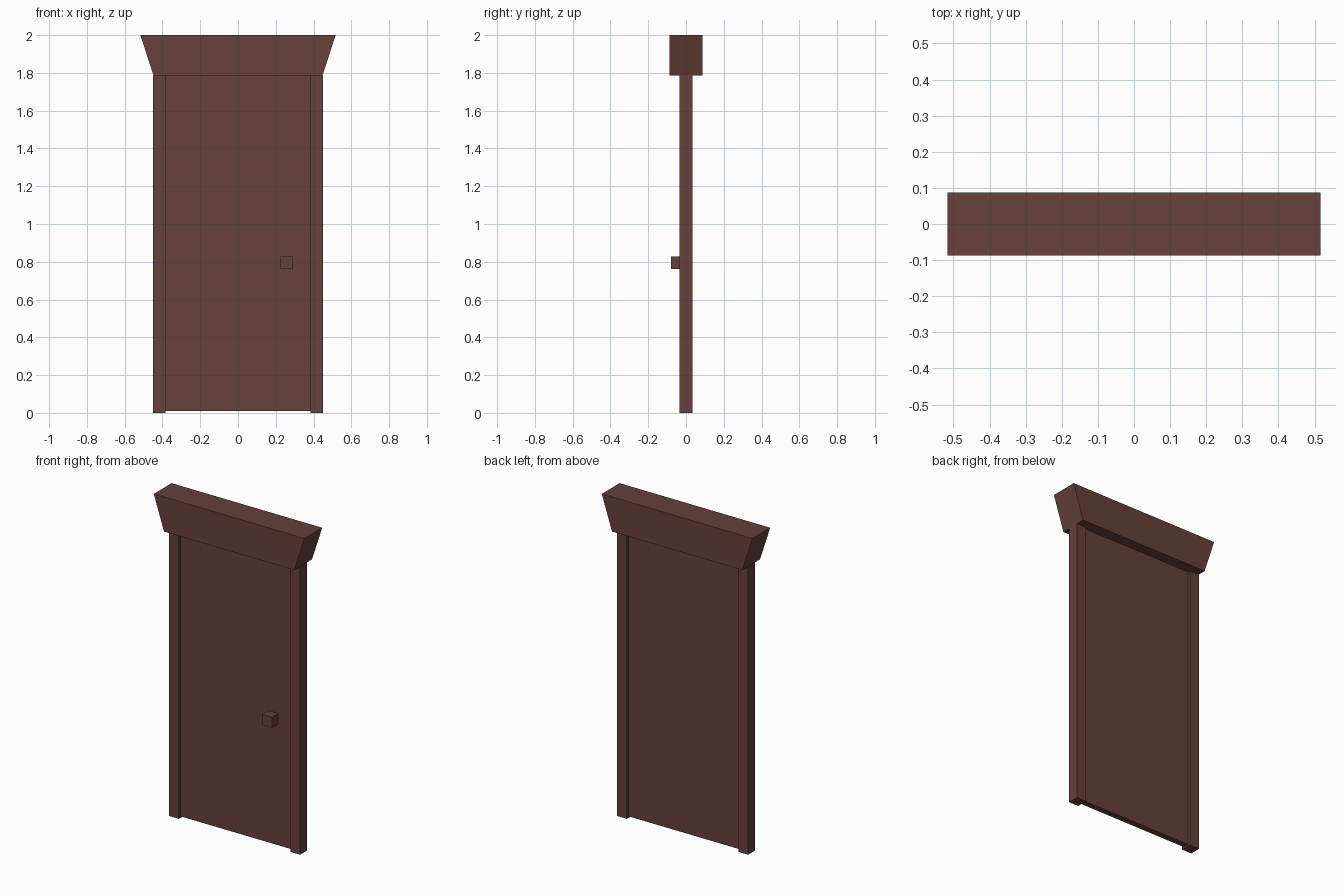
import bpy
import bmesh

if "Cube" in bpy.data.objects:
    bpy.data.objects.remove(bpy.data.objects["Cube"])

wood = bpy.data.materials.new("dark brown wood")
wood.diffuse_color = (0.136, 0.052, 0.042, 1.0)
wood.use_nodes = True
wood.node_tree.nodes["Principled BSDF"].inputs["Base Color"].default_value = wood.diffuse_color


def extrude_profile(name, profile, y0, y1):
    """Extrude a front-view (x, z) outline from y0 to y1."""
    bm = bmesh.new()
    face = bm.faces.new([bm.verts.new((x, y0, z)) for x, z in profile])
    ext = bmesh.ops.extrude_face_region(bm, geom=[face])
    moved = [g for g in ext["geom"] if isinstance(g, bmesh.types.BMVert)]
    bmesh.ops.translate(bm, verts=moved, vec=(0, y1 - y0, 0))
    bmesh.ops.recalc_face_normals(bm, faces=bm.faces)
    mesh = bpy.data.meshes.new(name)
    bm.to_mesh(mesh)
    bm.free()
    mesh.materials.append(wood)
    obj = bpy.data.objects.new(name, mesh)
    bpy.context.collection.objects.link(obj)
    return obj


def box(name, x0, x1, y0, y1, z0, z1):
    return extrude_profile(name, [(x0, z0), (x1, z0), (x1, z1), (x0, z1)], y0, y1)


LINTEL_Z = 1.785

# Side posts
for side, x0, x1 in (("left", -0.45, -0.383), ("right", 0.383, 0.45)):
    box(side + "_post", x0, x1, -0.034, 0.034, 0.0, LINTEL_Z)

# Door leaf, recessed between the posts and raised off the floor
box("door_leaf", -0.383, 0.383, -0.019, 0.019, 0.01, LINTEL_Z)

# Flared lintel
extrude_profile("lintel", [(-0.447, LINTEL_Z), (0.447, LINTEL_Z), (0.517, 2.0), (-0.517, 2.0)],
                -0.087, 0.087)

# Square door knob, front side only
box("door_knob", 0.223, 0.289, -0.079, -0.015, 0.761, 0.827)
